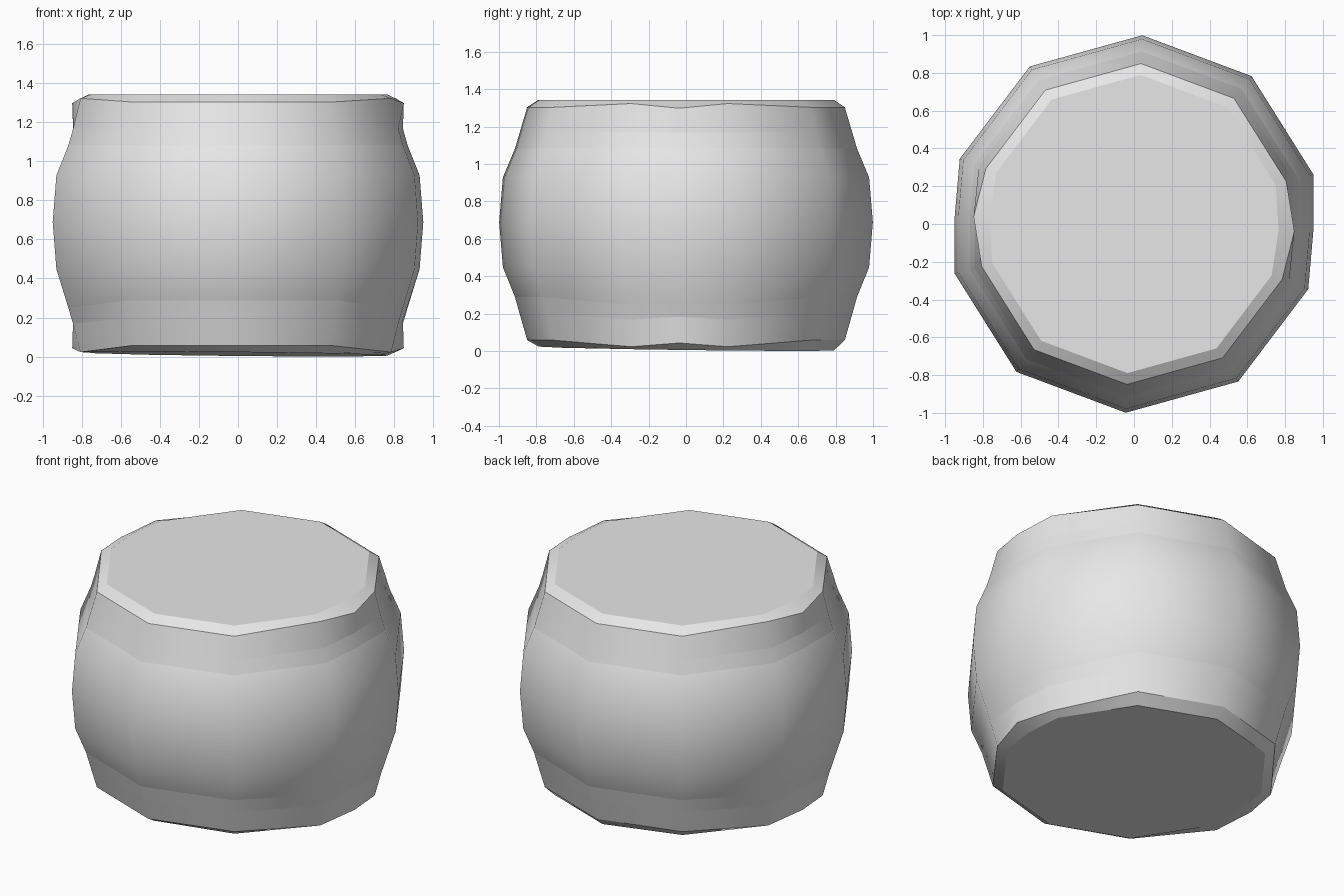
import bpy
import bmesh
from math import radians, cos, sin

cube = bpy.data.objects.get("Cube")
if cube:
    bpy.data.objects.remove(cube, do_unlink=True)

grey = bpy.data.materials.new("light grey")
grey.use_nodes = True
colour = (0.8, 0.8, 0.8, 1)
grey.diffuse_color = colour
grey.node_tree.nodes["Principled BSDF"].inputs["Base Color"].default_value = colour

# Ten corners, plus one seam vertex in the middle of the left and right panels
CORNER, SIDE, SEAM = range(3)
columns = []
for k in range(10):
    columns.append((-20.5 + 36 * k, SIDE if k % 5 in (0, 1) else CORNER))
    if k % 5 == 0:
        columns.append((-2.5 + 36 * k, SEAM))

# Profile: height, corner radius, seam radius factor, side lift, seam lift, sharp
rings = [
    (0.02, 0.79, 0.97, 0.0, 0.0, True),
    (0.065, 0.85, 1.0, -0.035, -0.015, True),
    (0.205, 0.89, 0.95, -0.03, -0.015, True),
    (0.295, 0.915, 0.95, -0.04, -0.03, True),
    (0.455, 0.98, 0.95, 0.0, 0.0, False),
    (0.695, 1.0, 0.95, 0.0, 0.0, False),
    (0.935, 0.98, 0.95, 0.0, 0.0, False),
    (1.09, 0.915, 0.95, 0.0, 0.0, True),
    (1.175, 0.89, 0.95, 0.0, 0.0, True),
    (1.31, 0.85, 1.0, 0.02, -0.005, True),
    (1.35, 0.79, 0.97, 0.0, 0.0, True),
]

# Barrel wall, hoops and chamfered rims
bm = bmesh.new()
loops = []
for z, radius, seam, side_lift, seam_lift, sharp in rings:
    loop = []
    for angle, kind in columns:
        r = radius * (1, 0.985, seam)[kind]
        a = radians(angle)
        lift = (0, side_lift, seam_lift)[kind]
        loop.append(bm.verts.new((r * cos(a), r * sin(a), z + lift)))
    loops.append(loop)

count = len(columns)
for low, high in zip(loops, loops[1:]):
    for i in range(count):
        j = (i + 1) % count
        bm.faces.new((low[i], low[j], high[j], high[i]))

# Slightly tilted flat ends
for v in loops[0]:
    v.co.z -= 0.01 * v.co.x + 0.013 * v.co.y
bm.faces.new(loops[0][::-1])
bm.faces.new(loops[-1])

for face in bm.faces:
    face.smooth = True
for loop, ring in zip(loops, rings):
    if ring[-1]:
        for i in range(count):
            bm.edges.get((loop[i], loop[(i + 1) % count])).smooth = False

# Stand on the ground
lowest = min(v.co.z for v in bm.verts)
for v in bm.verts:
    v.co.z -= lowest

mesh = bpy.data.meshes.new("barrel")
bm.to_mesh(mesh)
bm.free()
mesh.materials.append(grey)
barrel = bpy.data.objects.new("barrel", mesh)
bpy.context.collection.objects.link(barrel)
